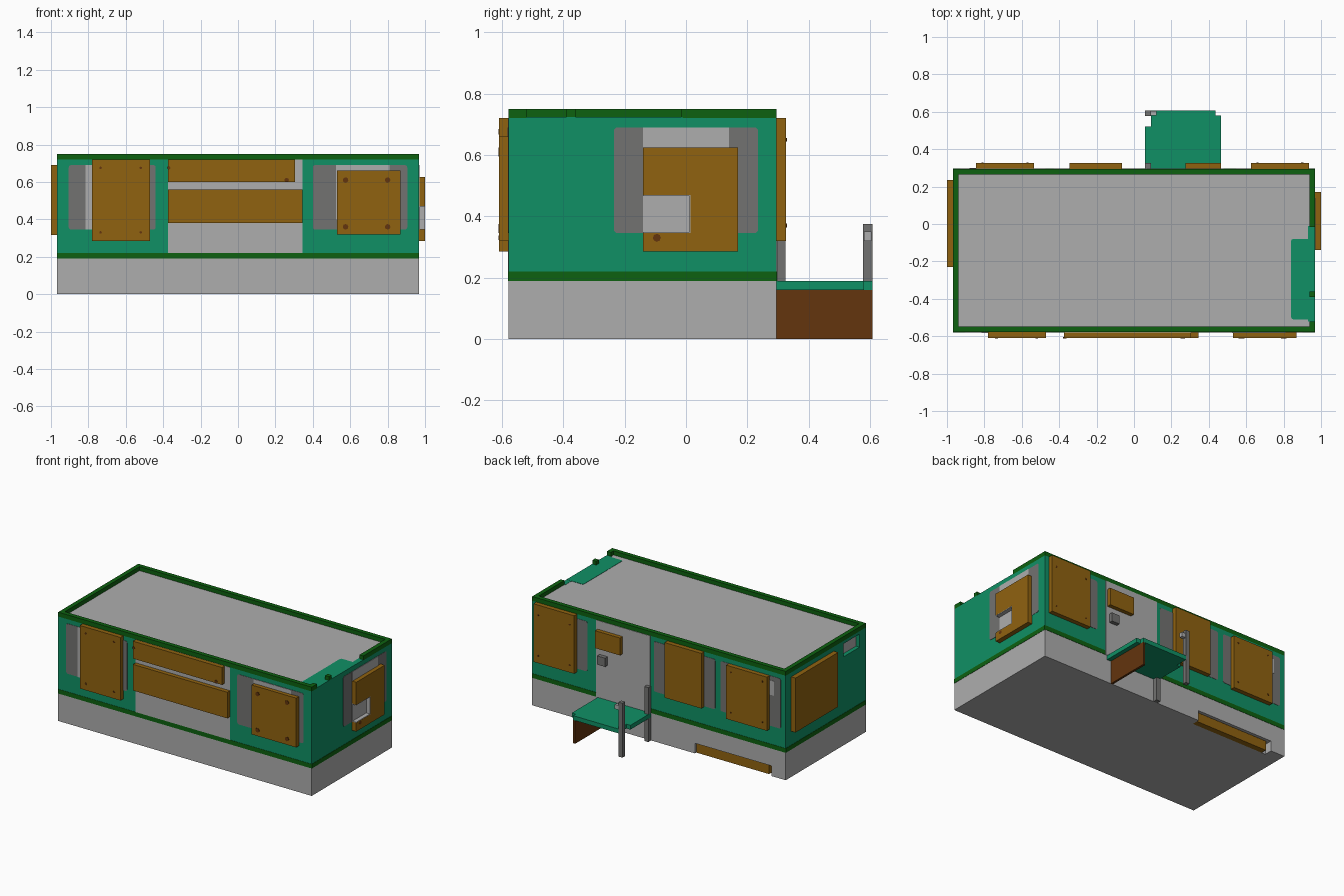
import bpy, bmesh, math
from mathutils import Vector

old = bpy.data.objects.get("Cube")
if old:
    bpy.data.objects.remove(old, do_unlink=True)

X, YF, YB = 0.967, -0.578, 0.295   # wall planes


def material(name, rgb):
    m = bpy.data.materials.new(name)
    m.use_nodes = True
    m.diffuse_color = (*rgb, 1)
    m.node_tree.nodes["Principled BSDF"].inputs["Base Color"].default_value = (*rgb, 1)
    return m


GREEN = material("wall green", (0.005, 0.28, 0.13))
TRIM = material("trim dark green", (0.004, 0.12, 0.005))
GREY = material("light grey", (0.42, 0.42, 0.42))
DARK = material("dark grey", (0.17, 0.17, 0.165))
WOOD = material("board brown", (0.28, 0.123, 0.005))
RUST = material("dark brown", (0.125, 0.035, 0.004))


def prism(name, outline, lo, hi, mat, place=lambda u, v, w: (u, v, w), soft=0):
    """Extrude a flat outline from lo to hi, optionally rounding its corners."""
    bm = bmesh.new()
    ends = [[bm.verts.new(place(u, v, w)) for u, v in outline] for w in (lo, hi)]
    bm.faces.new(ends[0])
    bm.faces.new(ends[1])
    sides = []
    for i in range(len(outline)):
        j = (i + 1) % len(outline)
        bm.faces.new((ends[0][i], ends[0][j], ends[1][j], ends[1][i]))
        sides.append(bm.edges.get((ends[0][i], ends[1][i])))
    bmesh.ops.recalc_face_normals(bm, faces=bm.faces)
    if soft:
        bmesh.ops.bevel(bm, geom=sides, offset=soft, segments=3, profile=0.5, affect='EDGES')
    me = bpy.data.meshes.new(name)
    bm.to_mesh(me)
    bm.free()
    ob = bpy.data.objects.new(name, me)
    bpy.context.collection.objects.link(ob)
    me.materials.append(mat)
    return ob


def rect(a, b, c, d):
    return [(a, c), (b, c), (b, d), (a, d)]


def box(name, x0, x1, y0, y1, z0, z1, mat):
    return prism(name, rect(x0, x1, y0, y1), z0, z1, mat)


# Wall coordinates: along the wall, height, distance outward
WALL = {
    "front": lambda a, z, w: (a, YF - w, z),
    "back": lambda a, z, w: (a, YB + w, z),
    "left": lambda a, z, w: (X + w, a, z),
    "right": lambda a, z, w: (-X - w, a, z),
}


def panel(name, side, a0, a1, z0, z1, thick, mat, soft=0):
    return prism(f"{side}_{name}", rect(a0, a1, z0, z1), 0, thick, mat, WALL[side], soft)


def cut(ob, cutter):
    mod = ob.modifiers.new("cut", 'BOOLEAN')
    mod.operation, mod.object = 'DIFFERENCE', cutter
    cutter.hide_render = True
    bpy.context.view_layer.objects.active = ob
    bpy.ops.object.modifier_apply(modifier=mod.name)
    bpy.data.objects.remove(cutter, do_unlink=True)


# Base with a recess low at the back
base = box("base", -X, X, YF, YB, 0, 0.19, GREY)
cut(base, box("recess_cutter", -0.86, -0.275, 0.24, 0.4, -0.1, 0.07, GREY))
box("recess_board", -0.83, -0.275, 0.24, 0.28, 0, 0.065, WOOD)

# Walls with a small vent opening
walls = box("walls", -X, X, YF, YB, 0.19, 0.72, GREEN)
cut(walls, box("vent_cutter", -1.1, -X + 0.03, -0.51, -0.335, 0.61, 0.70, GREEN))
box("vent_back", -X + 0.028, -X + 0.033, -0.51, -0.335, 0.61, 0.70, GREY)

# Lower band, interrupted by the back doorway
panel("band", "front", -X, X, 0.19, 0.22, 0.002, TRIM)
for side in ("left", "right"):
    panel("band", side, YF, YB, 0.19, 0.22, 0.002, TRIM)
for a, b in ((-X, 0.066), (0.478, X)):
    panel("band", "back", a, b, 0.19, 0.22, 0.002, TRIM)

# Roof, torn patch and broken rim
R = 0.03
box("roof", -X + R, X - R, YF + R, YB - R, 0.715, 0.722, GREY)
prism("roof_patch", rect(0.84, X, -0.51, -0.08), 0.715, 0.724, GREEN, soft=0.012)
box("roof_patch_edge", 0.93, X, -0.52, -0.012, 0.715, 0.7235, GREEN)
box("rim_front", -X, X, YF, YF + R, 0.72, 0.75, TRIM)
box("rim_back", -X, X, YB - R, YB, 0.72, 0.75, TRIM)
box("rim_right", -X, -X + R, YF + R, YB - R, 0.72, 0.75, TRIM)
for y0, y1 in ((YF + R, -0.52), (-0.39, -0.36), (-0.015, YB - R)):
    box("rim_left", X - R, X, y0, y1, 0.72, 0.75, TRIM)

# Windows: dark frames, then bright glass showing past the boards
for side, a0, a1 in (("front", -0.905, -0.44), ("front", 0.40, 0.905),
                     ("left", -0.235, 0.235), ("right", -0.225, 0.225),
                     ("back", 0.545, 0.92), ("back", -0.43, 0.038),
                     ("back", -0.93, -0.47)):
    panel("window", side, a0, a1, 0.345, 0.69, 0.002, DARK, 0.012)
for side, a0, a1, z0, z1 in (("front", -0.815, -0.6, 0.345, 0.69),
                             ("front", 0.525, 0.81, 0.4, 0.69),
                             ("left", -0.14, 0.14, 0.345, 0.69),
                             ("back", -0.88, -0.6, 0.56, 0.66)):
    panel("glass", side, a0, a1, z0, z1, 0.004, GREY)

# Shutter and doorway
panel("shutter", "front", -0.375, 0.345, 0.22, 0.72, 0.002, GREY)
panel("door", "back", 0.066, 0.478, 0.19, 0.72, 0.003, GREY)
panel("door_handle", "back", 0.39, 0.45, 0.43, 0.49, 0.03, DARK)

# Boards nailed over the openings
T = 0.031
for side, a0, a1, z0, z1 in (("front", -0.78, -0.47, 0.285, 0.72),
                             ("front", -0.375, 0.305, 0.60, 0.72),
                             ("front", -0.375, 0.345, 0.38, 0.56),
                             ("front", 0.53, 0.87, 0.32, 0.66),
                             ("right", -0.23, 0.235, 0.315, 0.69),
                             ("back", 0.625, 0.935, 0.32, 0.72),
                             ("back", 0.275, 0.465, 0.54, 0.66),
                             ("back", -0.345, -0.065, 0.34, 0.72),
                             ("back", -0.845, -0.535, 0.32, 0.69)):
    panel("board", side, a0, a1, z0, z1, 0.033 if side == "right" else T, WOOD)

# Left board with a broken-out notch lined in grey
notched = [(-0.14, 0.285), (0.17, 0.285), (0.17, 0.625), (-0.14, 0.625),
           (-0.14, 0.47), (0.015, 0.47), (0.015, 0.345), (-0.14, 0.345)]
prism("left_board", notched, 0, 0.033, WOOD, WALL["left"])
panel("notch_side", "left", 0.011, 0.015, 0.345, 0.47, 0.0325, GREY)
panel("notch_top", "left", -0.14, 0.015, 0.466, 0.47, 0.0325, GREY)
panel("notch_bottom", "left", -0.14, 0.015, 0.345, 0.349, 0.0325, GREY)

# Nail holes
nails = [("front", a, z, 0.015) for a in (0.575, 0.80) for z in (0.36, 0.61)]
nails += [("front", a, z, 0.007) for a in (-0.735, -0.52) for z in (0.33, 0.675)]
nails += [("front", -0.37, 0.675, 0.009), ("front", 0.26, 0.61, 0.012),
          ("left", -0.095, 0.33, 0.013)]
nails += [("back", a, z, 0.006) for a in (0.66, 0.90, -0.57, -0.81) for z in (0.37, 0.65)]
for side, a, z, r in nails:
    ring = [(a + r * math.cos(i * math.pi / 4), z + r * math.sin(i * math.pi / 4))
            for i in range(8)]
    prism(f"{side}_nail", ring, 0.025, 0.0335, RUST, WALL[side])

# Porch slab with chipped corners, side panel, posts and rail stub
slab = [(0.06, YB), (0.465, YB), (0.465, 0.58), (0.435, 0.58), (0.435, 0.608),
        (0.09, 0.608), (0.09, 0.52), (0.06, 0.52)]
prism("porch_slab", slab, 0.16, 0.19, GREEN)
box("porch_side", 0.42, 0.435, YB, 0.608, 0, 0.16, RUST)
for y in (YB, 0.577):
    box("porch_post", 0.06, 0.09, y, y + 0.03, 0, 0.375, DARK)
box("rail_stub", 0.09, 0.12, 0.58, 0.605, 0.32, 0.35, GREY)
